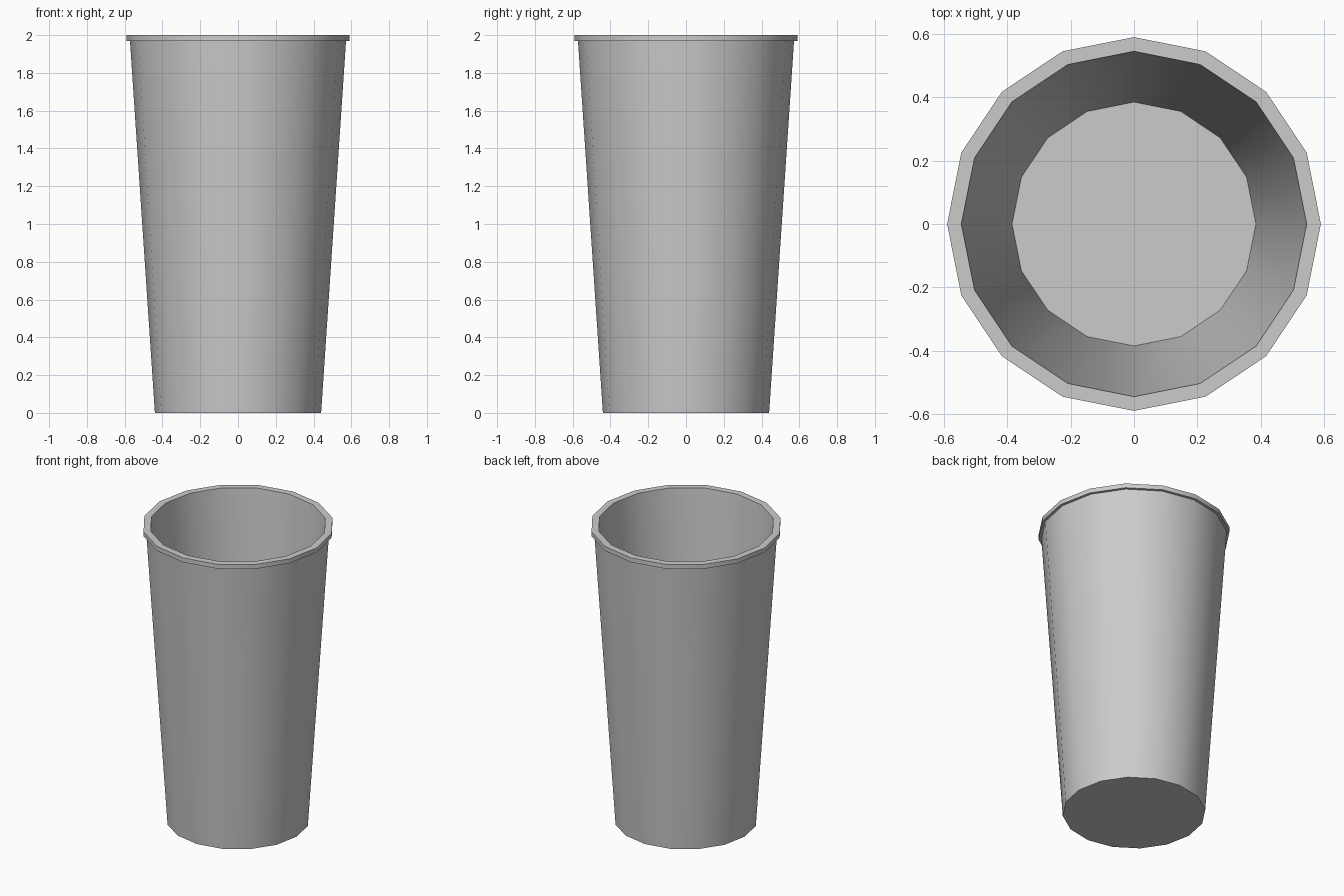
import bpy, bmesh, math

if "Cube" in bpy.data.objects:
    bpy.data.objects.remove(bpy.data.objects["Cube"])

SIDES = 16

# Profile (radius, height): outer base, wall, rim lip, inner wall, inner floor
PROFILE = [(0.44, 0.0), (0.572, 1.97), (0.59, 1.97), (0.59, 2.0),
           (0.545, 2.0), (0.385, 0.04)]


def lathe(name, profile, sides):
    bm = bmesh.new()
    rings = [[bm.verts.new((r * math.cos(2 * math.pi * i / sides),
                            r * math.sin(2 * math.pi * i / sides), z))
              for i in range(sides)] for r, z in profile]
    for low, high in zip(rings, rings[1:]):
        for i in range(sides):
            j = (i + 1) % sides
            bm.faces.new((low[i], low[j], high[j], high[i]))
    # Underside and inner floor
    bm.faces.new(rings[0][::-1])
    bm.faces.new(rings[-1])
    bmesh.ops.recalc_face_normals(bm, faces=bm.faces)
    mesh = bpy.data.meshes.new(name)
    bm.to_mesh(mesh)
    bm.free()
    obj = bpy.data.objects.new(name, mesh)
    bpy.context.collection.objects.link(obj)
    return obj


# Tapered open cup, smooth walls with crisp rim and base edges
cup = lathe("cup", PROFILE, SIDES)
bpy.context.view_layer.objects.active = cup
cup.select_set(True)
bpy.ops.object.shade_smooth_by_angle(angle=math.radians(30))
